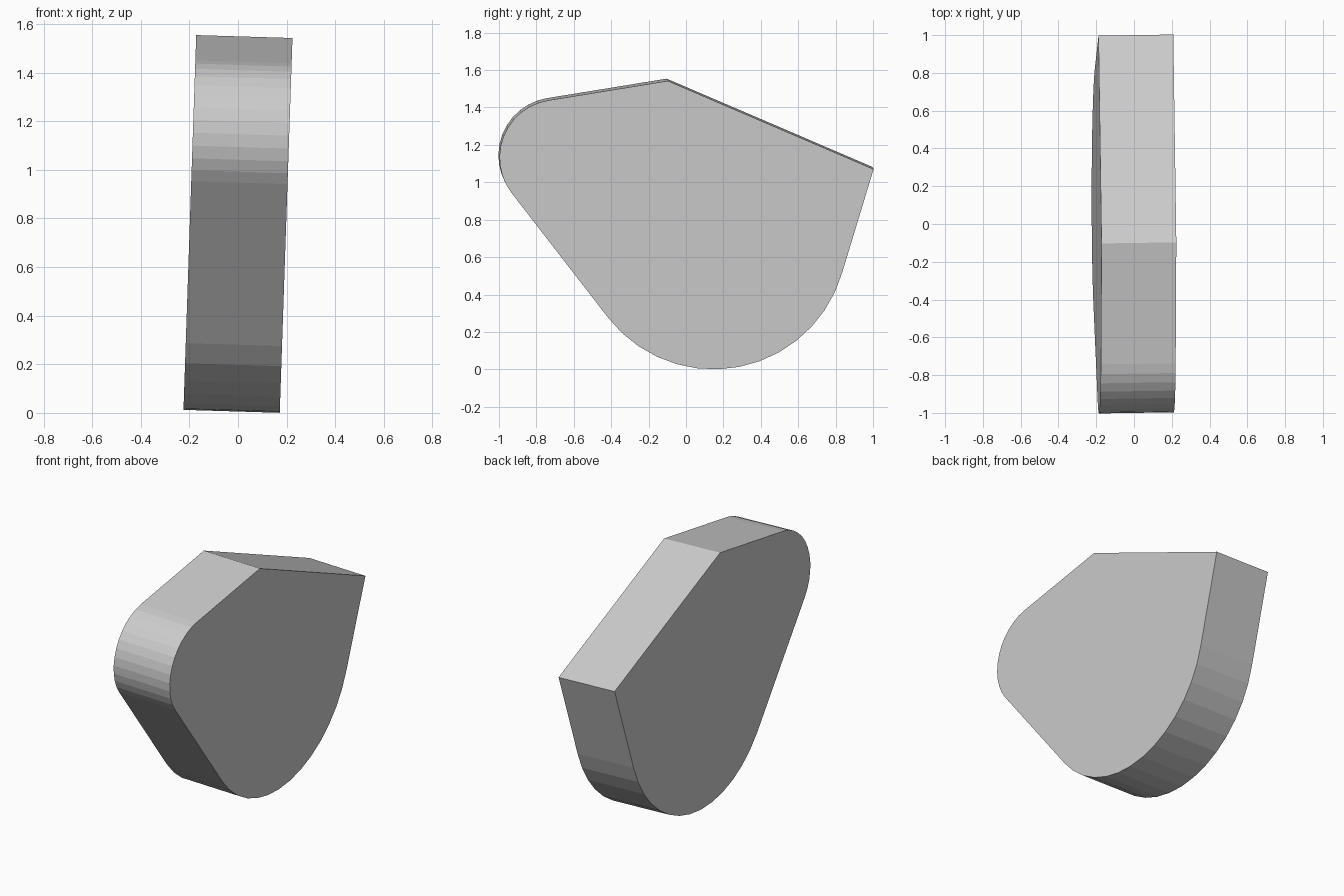
import bpy
import bmesh
from math import cos, sin, radians
from mathutils import Vector

cube = bpy.data.objects.get("Cube")
if cube:
    bpy.data.objects.remove(cube, do_unlink=True)

# One plain grey for the whole body
grey = bpy.data.materials.new("plain_grey")
grey.use_nodes = True
colour = (0.6, 0.6, 0.6, 1)
grey.diffuse_color = colour
grey.node_tree.nodes["Principled BSDF"].inputs["Base Color"].default_value = colour


def arc(cy, cz, radius, start, end, steps):
    """Points of a circular arc in the y-z plane, angles in degrees."""
    angles = [radians(start + (end - start) * i / steps) for i in range(steps + 1)]
    return [(cy + radius * cos(a), cz + radius * sin(a)) for a in angles]


# Side profile: back corner, top peak, small front round, large bottom round
profile = [(1.0, 1.076), (-0.1, 1.548)]
profile += arc(-0.69, 1.138, 0.31, 99.3, 218, 12)
profile += arc(0.145, 0.721, 0.715, 218, 344, 14)

LEAN = 0.034                                # sideways lean per unit of height
half_width = Vector((0.198, 0.003, -0.006))  # half of the extrusion direction

bm = bmesh.new()
centre = [Vector(((z - 0.78) * LEAN, y, z)) for y, z in profile]
side = bm.faces.new([bm.verts.new(p - half_width) for p in centre])
extruded = bmesh.ops.extrude_face_region(bm, geom=[side], use_keep_orig=True)
moved = [v for v in extruded["geom"] if isinstance(v, bmesh.types.BMVert)]
bmesh.ops.translate(bm, verts=moved, vec=half_width * 2)
bmesh.ops.recalc_face_normals(bm, faces=bm.faces)

mesh = bpy.data.meshes.new("wedge_body")
bm.to_mesh(mesh)
bm.free()
mesh.materials.append(grey)
body = bpy.data.objects.new("wedge_body", mesh)
bpy.context.collection.objects.link(body)
